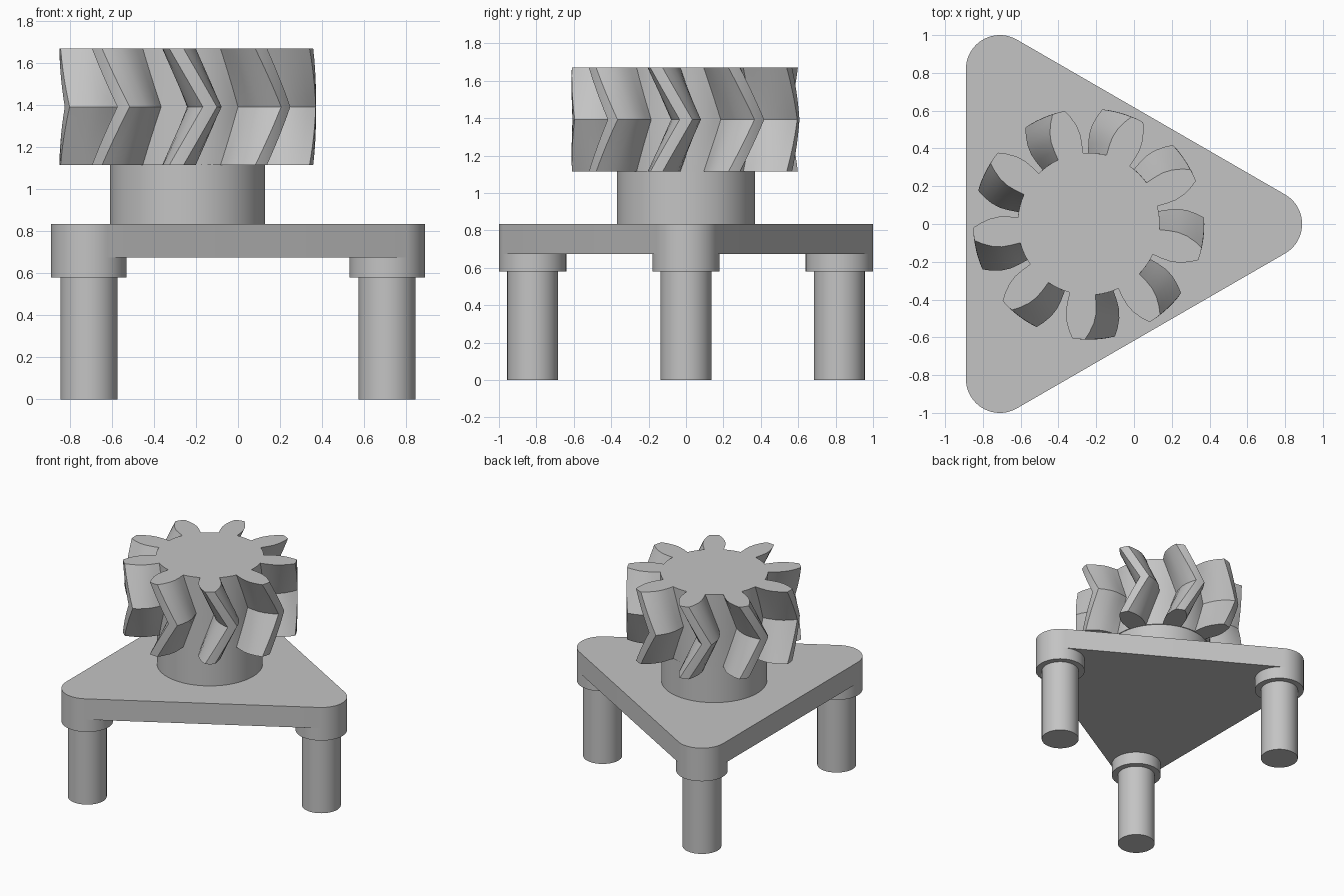
import bpy, bmesh
from math import pi, sin, cos, atan2, radians
from mathutils import Vector, Matrix

cube = bpy.data.objects.get("Cube")
if cube:
    bpy.data.objects.remove(cube, do_unlink=True)

grey = bpy.data.materials.new("plain grey")
grey.use_nodes = True
grey.diffuse_color = (0.55, 0.55, 0.55, 1)
grey.node_tree.nodes["Principled BSDF"].inputs["Base Color"].default_value = grey.diffuse_color


def loft(name, layers):
    """Solid through closed outlines, each given as a list of points."""
    bm = bmesh.new()
    rings = [[bm.verts.new(p) for p in layer] for layer in layers]
    n = len(rings[0])
    for low, high in zip(rings, rings[1:]):
        for i in range(n):
            j = (i + 1) % n
            bm.faces.new((low[i], low[j], high[j], high[i]))
    bm.faces.new(rings[0][::-1])
    bm.faces.new(rings[-1])
    mesh = bpy.data.meshes.new(name)
    bm.to_mesh(mesh)
    bm.free()
    obj = bpy.data.objects.new(name, mesh)
    bpy.context.collection.objects.link(obj)
    mesh.materials.append(grey)
    bpy.ops.object.select_all(action='DESELECT')
    obj.select_set(True)
    bpy.context.view_layer.objects.active = obj
    bpy.ops.object.shade_smooth_by_angle(angle=radians(28))
    return obj


def prism(name, outline, z0, z1):
    return loft(name, [[(x, y, z) for x, y in outline] for z in (z0, z1)])


def arc(cx, cy, r, a0, a1, steps):
    return [(cx + r * cos(a0 + (a1 - a0) * i / steps),
             cy + r * sin(a0 + (a1 - a0) * i / steps)) for i in range(steps + 1)]


def cylinder(name, cx, cy, r, z0, z1, sides=72):
    return prism(name, arc(cx, cy, r, 0, 2 * pi, sides)[:-1], z0, z1)


# Rounded triangular plate
corners = {"left": (0.71, 0, 0), "back": (-0.71, 0.82, 2 * pi / 3),
           "front": (-0.71, -0.82, 4 * pi / 3)}
outline = []
for cx, cy, a in corners.values():
    outline += arc(cx, cy, 0.18, a - pi / 3, a + pi / 3, 24)
prism("base_plate", outline, 0.675, 0.835)

# Legs with collars
for side, (cx, cy, a) in corners.items():
    cylinder(side + "_collar", cx, cy, 0.18, 0.58, 0.675)
    cylinder(side + "_leg", cx, cy, 0.136, 0, 0.58)

# Spindle below the gear
GEAR_X = -0.24
cylinder("spindle", GEAR_X, 0, 0.369, 0.835, 1.115, 96)

# Gear outline: rounded teeth given as radius and half width
TEETH = 9
tooth = [(0.37, 0.068), (0.42, 0.076), (0.47, 0.08), (0.52, 0.073),
         (0.57, 0.055), (0.61, 0.034)]
flank = [Vector((r, -w, 0)) for r, w in tooth]
tip = [Vector((0.612, 0, 0))]
shape = flank + tip + [Vector((p.x, -p.y, 0)) for p in reversed(flank)]
pitch = 2 * pi / TEETH
root_start = atan2(0.068, 0.37)
gear = []
for k in range(TEETH):
    turn = Matrix.Rotation(k * pitch, 3, 'Z')
    gear += [turn @ p for p in shape]
    for i in range(1, 4):
        a = root_start + (pitch - 2 * root_start) * i / 4
        gear.append(turn @ Vector((0.376 * cos(a), 0.376 * sin(a), 0)))

# Herringbone twist: furthest round at mid height
layers = []
STEPS = 12
for s in range(STEPS + 1):
    t = s / STEPS
    twist = radians(-95 + 15 * (1 - abs(2 * t - 1)))
    move = Matrix.Translation((GEAR_X, 0, 1.115 + 0.555 * t)) @ Matrix.Rotation(twist, 4, 'Z')
    layers.append([move @ p for p in gear])
loft("herringbone_gear", layers)
